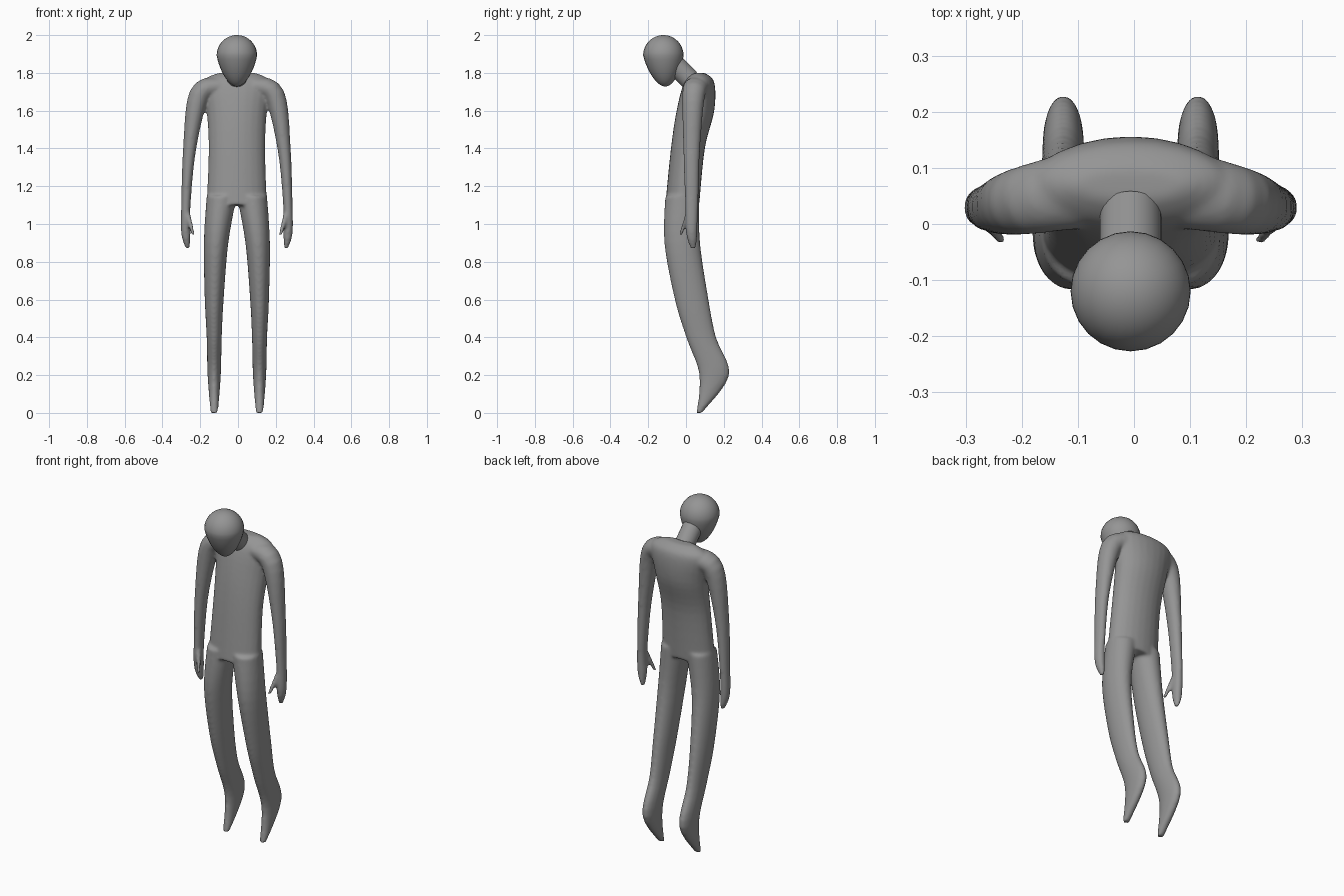
import bpy, bmesh, math
from mathutils import Vector, Matrix

if "Cube" in bpy.data.objects:
    bpy.data.objects.remove(bpy.data.objects["Cube"], do_unlink=True)

sides = 24
steps = 5
tone = 0.3
middle = Vector((-0.006, 0, 0))

grey = bpy.data.materials.new("plain grey")
grey.use_nodes = True
grey.diffuse_color = (tone, tone, tone, 1)
grey.node_tree.nodes["Principled BSDF"].inputs["Base Color"].default_value = grey.diffuse_color


def smooth_path(keys):
    """Pass a smooth curve through a few key rings of (centre, half width, half depth)."""
    keys = [Vector(key) for key in keys]
    last = len(keys) - 1
    rings = []
    for index in range(last):
        start, end = keys[index], keys[index + 1]
        leave = (end - keys[max(index - 1, 0)]) / 2
        arrive = (keys[min(index + 2, last)] - start) / 2
        for step in range(steps):
            t = step / steps
            bend = leave * (1 - t) - arrive * t + (end - start) * (2 * t - 1)
            rings.append(start.lerp(end, t) + bend * t * (1 - t))
    return rings + [keys[last]]


def loft(bm, keys, mirror=1, level=True):
    """Skin oval rings along a path; they lie level, or square to the path."""
    rings = smooth_path(keys)
    loops = []
    for index, (x, y, z, width, depth) in enumerate(rings):
        across, deep = Vector((1, 0, 0)), Vector((0, 1, 0))
        if not level:
            before = rings[max(index - 1, 0)]
            after = rings[min(index + 1, len(rings) - 1)]
            along = Vector([b - a for a, b in zip(before[:3], after[:3])]).normalized()
            across = deep.cross(along).normalized()
            deep = along.cross(across)
        loop = []
        for side in range(sides):
            angle = math.tau * side / sides
            spot = Vector((x, y, z))
            spot += across * width * math.cos(angle) + deep * depth * math.sin(angle)
            spot.x *= mirror
            loop.append(bm.verts.new(spot + middle))
        loops.append(loop)
    faces = [bm.faces.new(loops[0]), bm.faces.new(loops[-1])]
    for upper, lower in zip(loops, loops[1:]):
        for side in range(sides):
            following = (side + 1) % sides
            faces.append(bm.faces.new((upper[side], upper[following],
                                       lower[following], lower[side])))
    bmesh.ops.recalc_face_normals(bm, faces=faces)


def finish(name, bm):
    """Turn the geometry into a grey object, smooth except at sharp edges."""
    mesh = bpy.data.meshes.new(name)
    bm.to_mesh(mesh)
    bm.free()
    mesh.materials.append(grey)
    mesh.shade_smooth()
    mesh.set_sharp_from_angle(angle=math.radians(50))
    part = bpy.data.objects.new(name, mesh)
    bpy.context.collection.objects.link(part)
    return part


# Slumped trunk, hanging limbs, hands and pointed feet
torso = [(0, .07, 1.8, .1, .03), (0, .07, 1.75, .18, .08), (0, .05, 1.6, .16, .1),
         (0, .01, 1.4, .15, .09), (0, -.02, 1.1, .16, .09)]
leg = [(.08, -.02, 1.15, .08, .09), (.11, -.02, .9, .065, .095), (.12, .03, .6, .05, .09),
       (.12, .08, .4, .04, .08), (.12, .15, .2, .035, .08), (.12, .07, 0, .02, .015)]
arm = [(.1, .06, 1.73, .05, .07), (.2, .04, 1.68, .055, .06), (.25, .03, 1.4, .035, .045),
       (.27, .03, 1.1, .025, .035), (.27, .03, .95, .025, .03), (.26, .04, .87, .01, .015)]
thumb = [(.26, .01, 1.05, .015, .015), (.23, -.03, .94, .01, .01)]

bm = bmesh.new()
loft(bm, torso)
for mirror in (1, -1):
    loft(bm, leg, mirror)
    for limb in (arm, thumb):
        loft(bm, limb, mirror, level=False)
body = finish("body", bm)

# Blend the overlapping limbs into one soft skin
blend = body.modifiers.new("blend", "REMESH")
blend.mode = "VOXEL"
blend.voxel_size = 0.008
blend.use_smooth_shade = True
soften = body.modifiers.new("soften", "SMOOTH")
soften.factor = 0.5
soften.iterations = 10

# Neck leaning forward out of the shoulders
bm = bmesh.new()
place = Matrix.Translation(middle + Vector((0, -.035, 1.82)))
bmesh.ops.create_cone(bm, cap_ends=True, segments=sides, radius1=.055, radius2=.055, depth=.155,
                      matrix=place @ Matrix.Rotation(math.radians(45), 4, "X"))
finish("neck", bm)

# Round head whose lower half lengthens and narrows to the chin
bm = bmesh.new()
radius = .107
chin = .165
bmesh.ops.create_uvsphere(bm, u_segments=sides, v_segments=sides, radius=radius)
for vert in bm.verts:
    if vert.co.z < 0:
        drop = -vert.co.z / radius
        vert.co = vert.co * (1 - drop / 4)
        vert.co.z = -drop * chin
        vert.co.y += drop * .01
    vert.co += middle + Vector((0, -.12, 2 - radius))
finish("head", bm)
